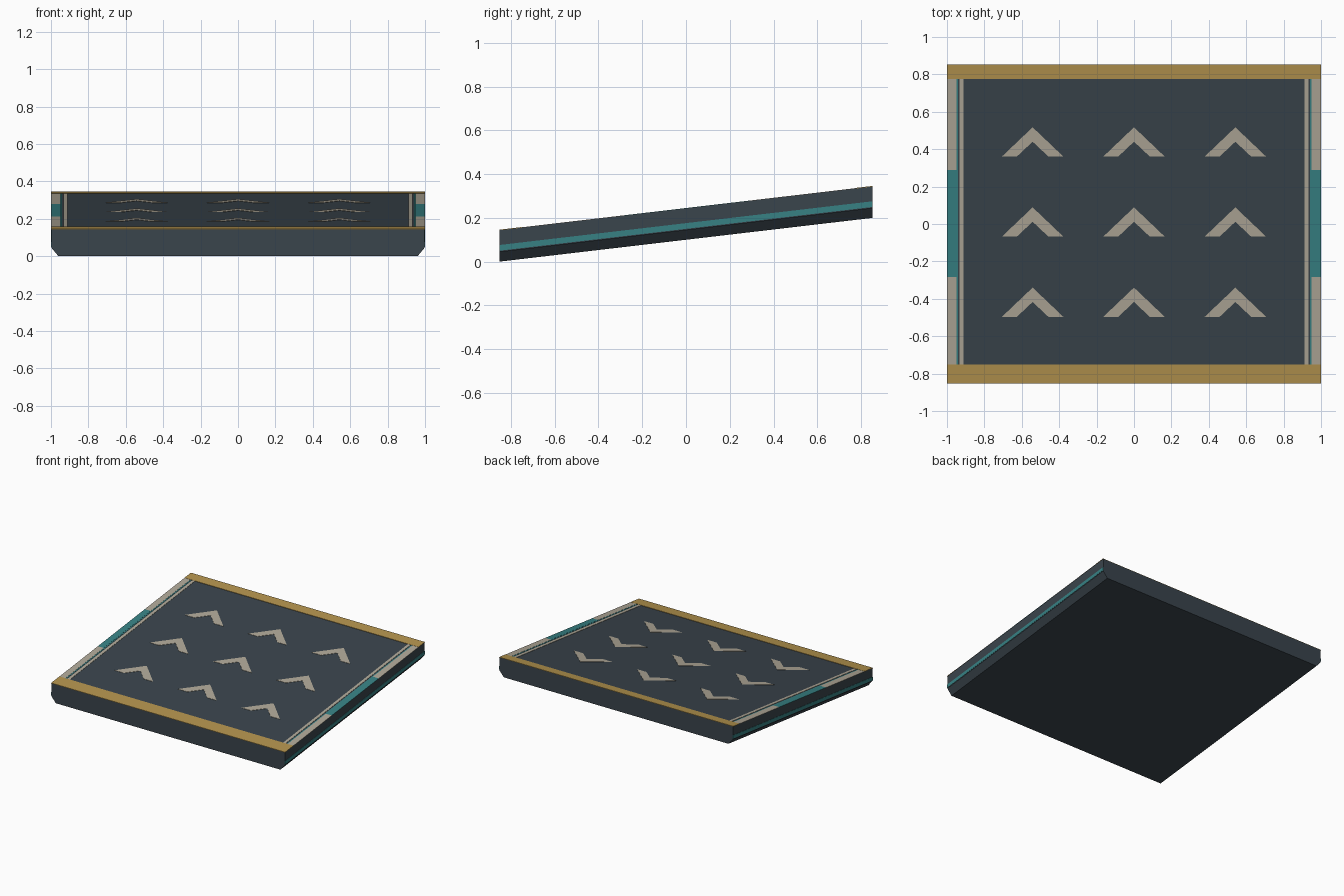
import bpy, bmesh

if "Cube" in bpy.data.objects:
    bpy.data.objects.remove(bpy.data.objects["Cube"])

HALF_Y = 0.853
SLOPE = 0.2 / (2 * HALF_Y)
TOP = 0.143


def material(name, rgb):
    m = bpy.data.materials.new(name)
    m.diffuse_color = (*rgb, 1)
    m.use_nodes = True
    m.node_tree.nodes["Principled BSDF"].inputs["Base Color"].default_value = m.diffuse_color
    return m


DARK = material("dark_slate", (0.042, 0.058, 0.072))
GOLD = material("ochre", (0.45, 0.29, 0.075))
CREAM = material("cream", (0.43, 0.39, 0.31))
TEAL = material("teal", (0.038, 0.22, 0.23))


def prism(name, points, offset, mat):
    """Extrude a polygon by an offset, then shear it to follow the ramp slope."""
    bm = bmesh.new()
    face = bm.faces.new([bm.verts.new(p) for p in points])
    ext = bmesh.ops.extrude_face_region(bm, geom=[face])
    moved = [v for v in ext["geom"] if isinstance(v, bmesh.types.BMVert)]
    bmesh.ops.translate(bm, verts=moved, vec=offset)
    for v in bm.verts:
        v.co.z += SLOPE * (v.co.y + HALF_Y)
    bmesh.ops.recalc_face_normals(bm, faces=bm.faces)
    mesh = bpy.data.meshes.new(name)
    bm.to_mesh(mesh)
    bm.free()
    mesh.materials.append(mat)
    ob = bpy.data.objects.new(name, mesh)
    bpy.context.collection.objects.link(ob)
    return ob


def marking(name, x0, x1, y0, y1, mat, height=0.002):
    pts = [(x0, y0, TOP), (x1, y0, TOP), (x1, y1, TOP), (x0, y1, TOP)]
    return prism(name, pts, (0, 0, height), mat)


# Sloped slab with chamfered lower side edges
profile = [(-0.96, 0), (0.96, 0), (0.998, 0.045), (0.998, TOP),
           (-0.998, TOP), (-0.998, 0.045)]
prism("ramp_body", [(x, -HALF_Y, z) for x, z in profile], (0, 2 * HALF_Y, 0), DARK)

# Ochre bands at both ends
marking("front_band", -1, 1, -HALF_Y, -0.752, GOLD, 0.003)
marking("back_band", -1, 1, 0.775, HALF_Y, GOLD, 0.003)

# Edge markings and side stripes
for side, s in (("left", -1), ("right", 1)):
    marking(side + "_edge_front", s * 0.949, s, -0.752, -0.283, CREAM)
    marking(side + "_edge_middle", s * 0.949, s, -0.283, 0.29, TEAL)
    marking(side + "_edge_back", s * 0.949, s, 0.29, 0.775, CREAM)
    marking(side + "_edge_seam", s * 0.941, s * 0.949, -0.752, 0.775, TEAL, 0.001)
    marking(side + "_inner_line", s * 0.911, s * 0.933, -0.752, 0.775, CREAM)
    x = s * 0.996
    prism(side + "_side_stripe",
          [(x, -HALF_Y, 0.05), (x, HALF_Y, 0.05), (x, HALF_Y, 0.076), (x, -HALF_Y, 0.076)],
          (s * 0.004, 0, 0), TEAL)

# Three by three grid of chevrons pointing up the slope
chevron = [(-0.165, -0.157), (0, 0), (0.165, -0.157),
           (0.085, -0.157), (0, -0.077), (-0.085, -0.157)]
for row, apex in enumerate((-0.34, 0.089, 0.517)):
    for col, cx in enumerate((-0.542, 0, 0.542)):
        prism(f"chevron_{row + 1}_{col + 1}",
              [(cx + x, apex + y, TOP) for x, y in chevron], (0, 0, 0.002), CREAM)
